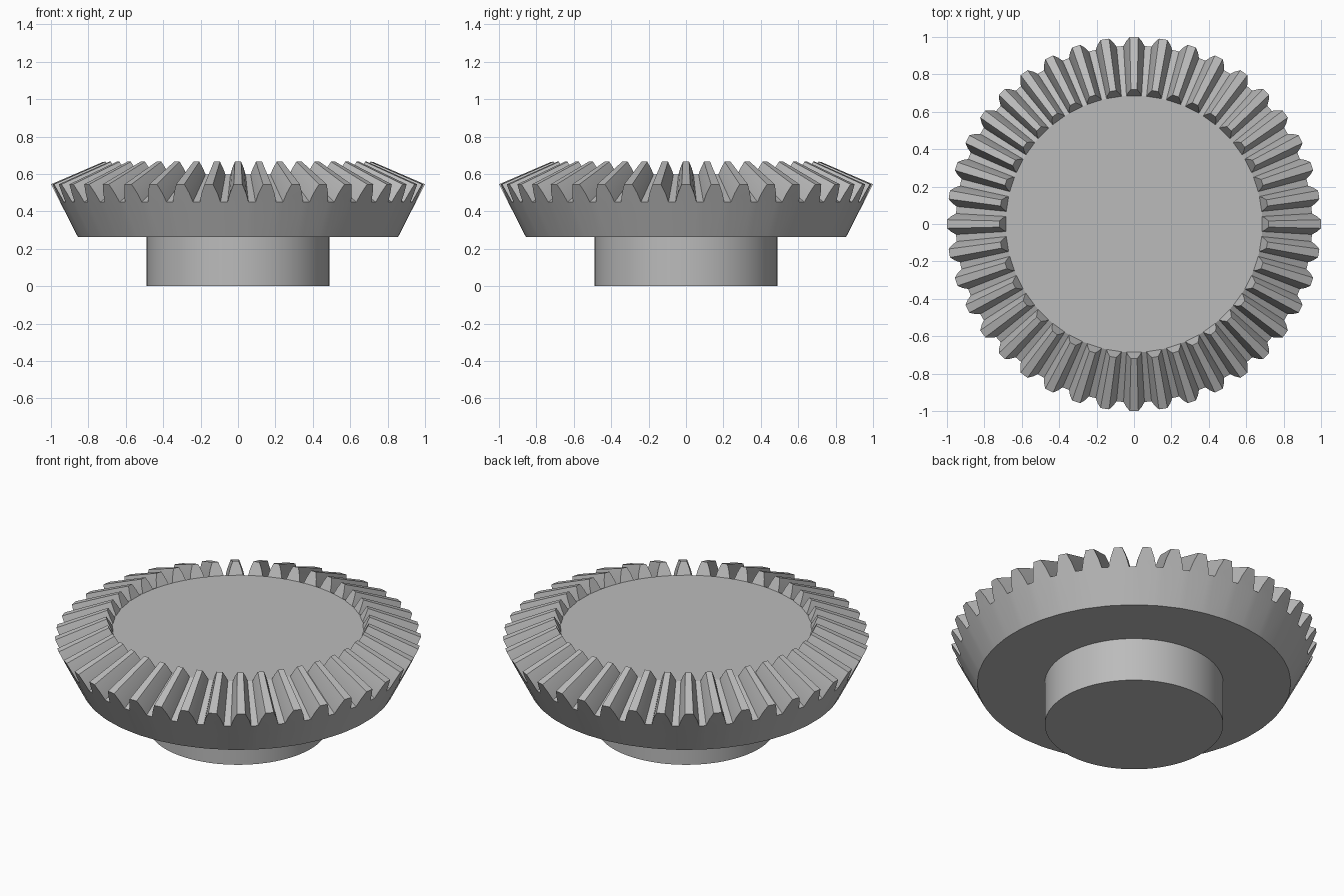
import bpy
import bmesh
from math import sin, cos, tau

cube = bpy.data.objects.get("Cube")
if cube:
    bpy.data.objects.remove(cube, do_unlink=True)

TEETH = 40
APEX_Z = 0.975          # point where all tooth lines meet
INNER_SCALE = 0.72      # inner tooth end relative to outer end
ROOT, TIP = (0.953, 0.45), (1.0, 0.545)
BASE = (0.857, 0.262)
HUB_RADIUS = 0.488

steel = bpy.data.materials.new("grey steel")
steel.use_nodes = True
steel.diffuse_color = (0.5, 0.5, 0.5, 1)
steel.node_tree.nodes["Principled BSDF"].inputs["Base Color"].default_value = (0.5, 0.5, 0.5, 1)


def finish(name, bm):
    """Turn a bmesh into a shaded, coloured object."""
    bmesh.ops.recalc_face_normals(bm, faces=bm.faces)
    mesh = bpy.data.meshes.new(name)
    bm.to_mesh(mesh)
    bm.free()
    mesh.materials.append(steel)
    obj = bpy.data.objects.new(name, mesh)
    bpy.context.collection.objects.link(obj)
    bpy.ops.object.select_all(action="DESELECT")
    obj.select_set(True)
    bpy.context.view_layer.objects.active = obj
    bpy.ops.object.shade_smooth_by_angle(angle=0.4)
    return obj


# Tooth section on the back cone: (height fraction, half width), mirrored
half = [(0, 0.056), (0.5, 0.043), (1, 0.023)]
section = [(h, -w) for h, w in half] + [(h, w) for h, w in reversed(half)]

# Toothed gear body
bm = bmesh.new()
outer, inner, base = [], [], []
for i in range(TEETH):
    centre = tau * i / TEETH
    for h, w in section:
        r = ROOT[0] + (TIP[0] - ROOT[0]) * h
        z = ROOT[1] + (TIP[1] - ROOT[1]) * h
        a = centre + w / r
        outer.append(bm.verts.new((r * cos(a), r * sin(a), z)))
        s = INNER_SCALE
        inner.append(bm.verts.new((s * r * cos(a), s * r * sin(a), APEX_Z + (z - APEX_Z) * s)))
        if h == 0:
            base.append(bm.verts.new((BASE[0] * cos(a), BASE[0] * sin(a), BASE[1])))

n = len(section)
roots_out = [v for k, v in enumerate(outer) if k % n in (0, n - 1)]
roots_in = [v for k, v in enumerate(inner) if k % n in (0, n - 1)]

# Flanks, tips and root lands
for k in range(len(outer)):
    j = (k + 1) % len(outer)
    bm.faces.new((outer[k], outer[j], inner[j], inner[k]))
# Tooth end faces
for i in range(TEETH):
    bm.faces.new(outer[i * n:i * n + n])
    bm.faces.new(inner[i * n:i * n + n])
# Back cone, front disc and rear face
for k in range(len(base)):
    j = (k + 1) % len(base)
    bm.faces.new((base[k], base[j], roots_out[j], roots_out[k]))
bm.faces.new(roots_in)
bm.faces.new(base)
finish("gear_body", bm)

# Solid hub below the gear
bm = bmesh.new()
hub_height = BASE[1] + 0.01
bmesh.ops.create_cone(bm, cap_ends=True, segments=96, radius1=HUB_RADIUS,
                      radius2=HUB_RADIUS, depth=hub_height)
bmesh.ops.translate(bm, verts=bm.verts, vec=(0, 0, hub_height / 2))
finish("hub", bm)
